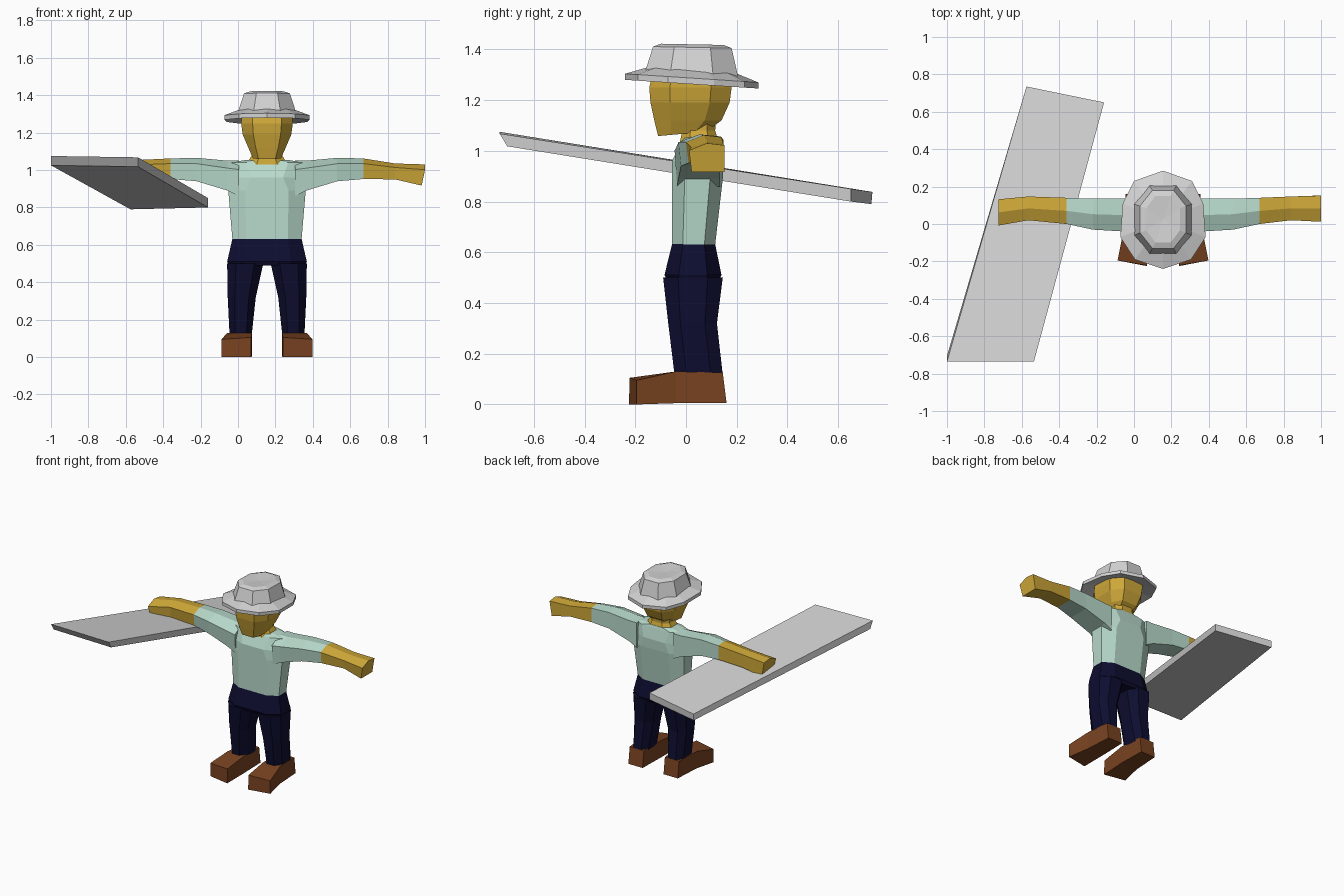
import bpy
import bmesh
import math
from mathutils import Vector

if "Cube" in bpy.data.objects:
    bpy.data.objects.remove(bpy.data.objects["Cube"], do_unlink=True)

CX = 0.155  # body centre line


def material(name, rgb):
    m = bpy.data.materials.new(name)
    m.use_nodes = True
    m.diffuse_color = (*rgb, 1)
    m.node_tree.nodes["Principled BSDF"].inputs["Base Color"].default_value = (*rgb, 1)
    return m


GREY = material("pale grey", (0.65, 0.65, 0.65))
SHIRT = material("mint shirt", (0.48, 0.70, 0.60))
SKIN = material("yellow skin", (0.62, 0.39, 0.04))
NAVY = material("navy cloth", (0.004, 0.004, 0.03))
BROWN = material("brown leather", (0.19, 0.055, 0.015))


def loft(name, rings, mat, mirror=False):
    """Skin a stack of rings with equal point counts and cap both ends."""
    bm = bmesh.new()
    side = -1 if mirror else 1
    loops = [[bm.verts.new((CX + side * x, y, z)) for x, y, z in r] for r in rings]
    n = len(loops[0])
    for a, b in zip(loops, loops[1:]):
        for i in range(n):
            j = (i + 1) % n
            bm.faces.new((a[i], a[j], b[j], b[i]))
    bm.faces.new(loops[0])
    bm.faces.new(loops[-1])
    bmesh.ops.recalc_face_normals(bm, faces=bm.faces)
    me = bpy.data.meshes.new(name)
    bm.to_mesh(me)
    bm.free()
    me.materials.append(mat)
    ob = bpy.data.objects.new(name, me)
    bpy.context.collection.objects.link(ob)
    return ob


def slab(x0, x1, y0, y1, z, cx=0.25, cy=0.25, tilt=0.0):
    """Horizontal rectangle ring with cut corners; tilt lowers the back."""
    a, b = (x1 - x0) * cx, (y1 - y0) * cy
    pts = [(x0 + a, y0), (x1 - a, y0), (x1, y0 + b), (x1, y1 - b),
           (x1 - a, y1), (x0 + a, y1), (x0, y1 - b), (x0, y0 + b)]
    return [(x, y, z - tilt * (y - 0.02)) for x, y in pts]


def sleeve(x, y0, y1, z0, z1, lean=0.0):
    """Upright arm section whose upper front edge is cut away."""
    mid, low = (y0 + y1) / 2, z1 - (z1 - z0) * 0.25
    return [(x, y1, z1 - 0.008), (x, mid, z1), (x, y0, low),
            (x - lean, y0 + 0.01, z0), (x - lean, y1, z0)]


# Torso
loft("shirt_torso", [
    slab(-0.185, 0.185, -0.055, 0.115, 0.63, 0.2),
    slab(-0.207, 0.207, -0.055, 0.145, 0.89, 0.22),
    slab(-0.215, 0.215, -0.055, 0.148, 0.96, 0.3),
    slab(-0.19, 0.19, -0.015, 0.13, 1.04, 0.2),
    slab(-0.11, 0.11, 0.0, 0.125, 1.055)], SHIRT)

# Arms: sleeves and hands, the right hand reaches slightly further
for label, flip, reach, back in (("left", False, 0.0, 0.0), ("right", True, 0.035, 0.02)):
    cuff = sleeve(0.515, 0.0, 0.14, 0.952, 1.062)
    loft(label + "_sleeve", [
        sleeve(0.15, -0.045, 0.135, 0.86, 1.05),
        sleeve(0.21, -0.04, 0.135, 0.89, 1.05),
        sleeve(0.375, -0.03, 0.135, 0.94, 1.065),
        cuff], SHIRT, flip)
    loft(label + "_hand", [
        cuff,
        sleeve(0.685 + reach, 0.02, 0.147, 0.95, 1.035 + reach / 2),
        sleeve(0.845 + reach, 0.012 - back, 0.152 - back, 0.917, 1.03, 0.018)], SKIN, flip)

# Trousers: hips plus two legs
loft("trouser_hips", [
    slab(-0.185, 0.185, -0.055, 0.115, 0.632, 0.2),
    slab(-0.213, 0.213, -0.085, 0.14, 0.51, 0.2),
    slab(-0.205, 0.205, -0.075, 0.13, 0.49, 0.2)], NAVY)
for label, flip in (("left", False), ("right", True)):
    loft(label + "_trouser_leg", [
        slab(0.02, 0.213, -0.09, 0.145, 0.50),
        slab(0.06, 0.21, -0.07, 0.122, 0.32),
        slab(0.082, 0.2, -0.045, 0.145, 0.115)], NAVY, flip)
    # Shoe sections run from heel to toe
    shoe = [(0.085, 0.2, 0.16, 0.145, 0.125), (0.08, 0.212, -0.04, -0.04, 0.13)]
    rings = [[(a, yb, 0.005), (b, yb, 0.005), (b, yt, h), (a, yt, h)]
             for a, b, yb, yt, h in shoe]
    rings.append([(0.085, -0.225, 0), (0.243, -0.195, 0),
                  (0.243, -0.195, 0.095), (0.085, -0.222, 0.105)])
    loft(label + "_shoe", rings, BROWN, flip)

# Neck and head
loft("neck", [
    slab(-0.11, 0.11, -0.025, 0.13, 1.03),
    slab(-0.08, 0.08, -0.015, 0.115, 1.08),
    slab(-0.08, 0.08, -0.02, 0.12, 1.14)], SKIN)
loft("head", [
    slab(-0.075, 0.075, -0.11, 0.08, 1.07, 0.2, tilt=-0.09),
    slab(-0.1, 0.1, -0.125, 0.14, 1.12, 0.2),
    slab(-0.13, 0.13, -0.14, 0.172, 1.19, 0.22),
    slab(-0.138, 0.138, -0.145, 0.18, 1.25, 0.22),
    slab(-0.135, 0.135, -0.13, 0.175, 1.31, 0.22)], SKIN)


# Hat: faceted brim and tapered crown with a shallow crease
def brim_ring(scale, z):
    half = [(0, -0.24), (0.15, -0.19), (0.228, -0.07), (0.215, 0.11), (0.155, 0.23)]
    pts = half + [(0, 0.285)] + [(-x, y) for x, y in half[:0:-1]]
    return [(x * scale, 0.02 + (y - 0.02) * scale, z - 0.065 * (y - 0.02) * scale)
            for x, y in pts]


loft("hat_brim", [brim_ring(0.6, 1.285), brim_ring(1, 1.263),
                  brim_ring(1, 1.287), brim_ring(0.66, 1.318)], GREY)
crown = loft("hat_crown", [
    slab(-0.155, 0.155, -0.16, 0.205, 1.305, 0.27, 0.27, 0.06),
    slab(-0.123, 0.123, -0.13, 0.18, 1.408, 0.27, 0.27, 0.02)], GREY)
bm = bmesh.new()
bm.from_mesh(crown.data)
top = max(bm.faces, key=lambda f: f.calc_center_median().z)
bmesh.ops.inset_region(bm, faces=[top], thickness=0.035, depth=0.0)
for v in top.verts:
    v.co.z += 0.012
bmesh.ops.poke(bm, faces=[top], offset=-0.008)
bm.to_mesh(crown.data)
bm.free()

# Plank carried under the right hand, tapering towards the back
deck = [Vector(p) for p in ((-1.0, -0.735, 1.075), (-0.535, -0.735, 1.068),
                            (-0.16, 0.65, 0.85), (-0.575, 0.735, 0.838))]
drop = [Vector((0, 0.03, -0.05)), Vector((0, 0.03, -0.05)),
        Vector((0, 0, -0.05)), Vector((0, -0.004, -0.048))]
under = [p + d for p, d in zip(deck, drop)]
loft("plank", [[(p.x - CX, p.y, p.z) for p in ring] for ring in (deck, under)], GREY)
